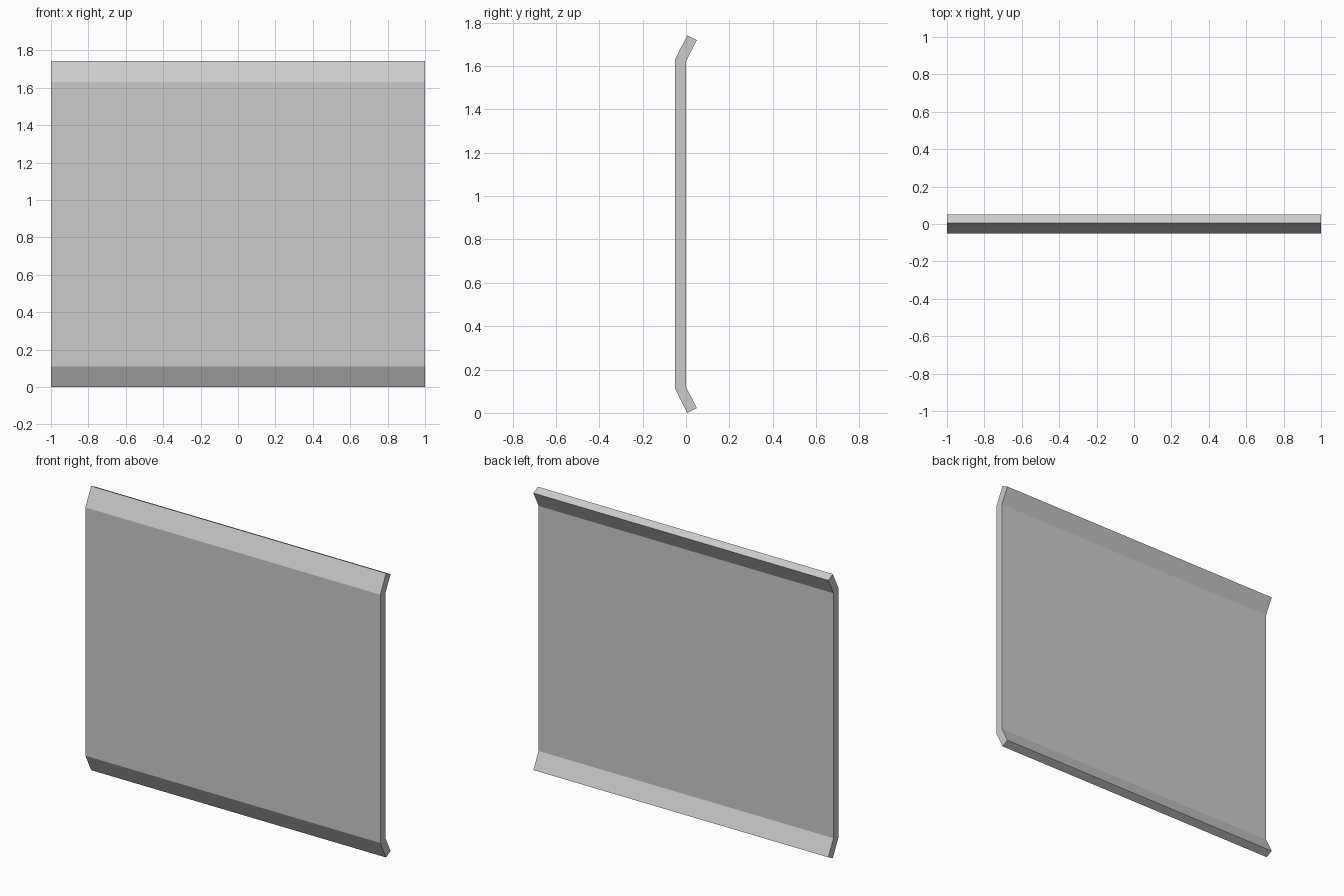
import bpy, bmesh

if "Cube" in bpy.data.objects:
    bpy.data.objects.remove(bpy.data.objects["Cube"])

HEIGHT = 1.742
HALF_WIDTH = 1.0

# Lower half of the bent sheet's cross-section (y, z), front side to back side
lower = [(-0.05, 0.11), (0.006, 0.0), (0.05, 0.022), (0.0, 0.12)]
# Mirror it about mid height for the upper half
profile = lower + [(y, HEIGHT - z) for y, z in reversed(lower)]

# Panel with lips bent backwards along its top and bottom edges
bm = bmesh.new()
end = bm.faces.new([bm.verts.new((-HALF_WIDTH, y, z)) for y, z in profile])
result = bmesh.ops.extrude_face_region(bm, geom=[end], use_keep_orig=True)
moved = [v for v in result["geom"] if isinstance(v, bmesh.types.BMVert)]
bmesh.ops.translate(bm, verts=moved, vec=(2 * HALF_WIDTH, 0, 0))
bmesh.ops.recalc_face_normals(bm, faces=bm.faces)
mesh = bpy.data.meshes.new("bent_panel")
bm.to_mesh(mesh)
bm.free()
panel = bpy.data.objects.new("bent_panel", mesh)
bpy.context.collection.objects.link(panel)
